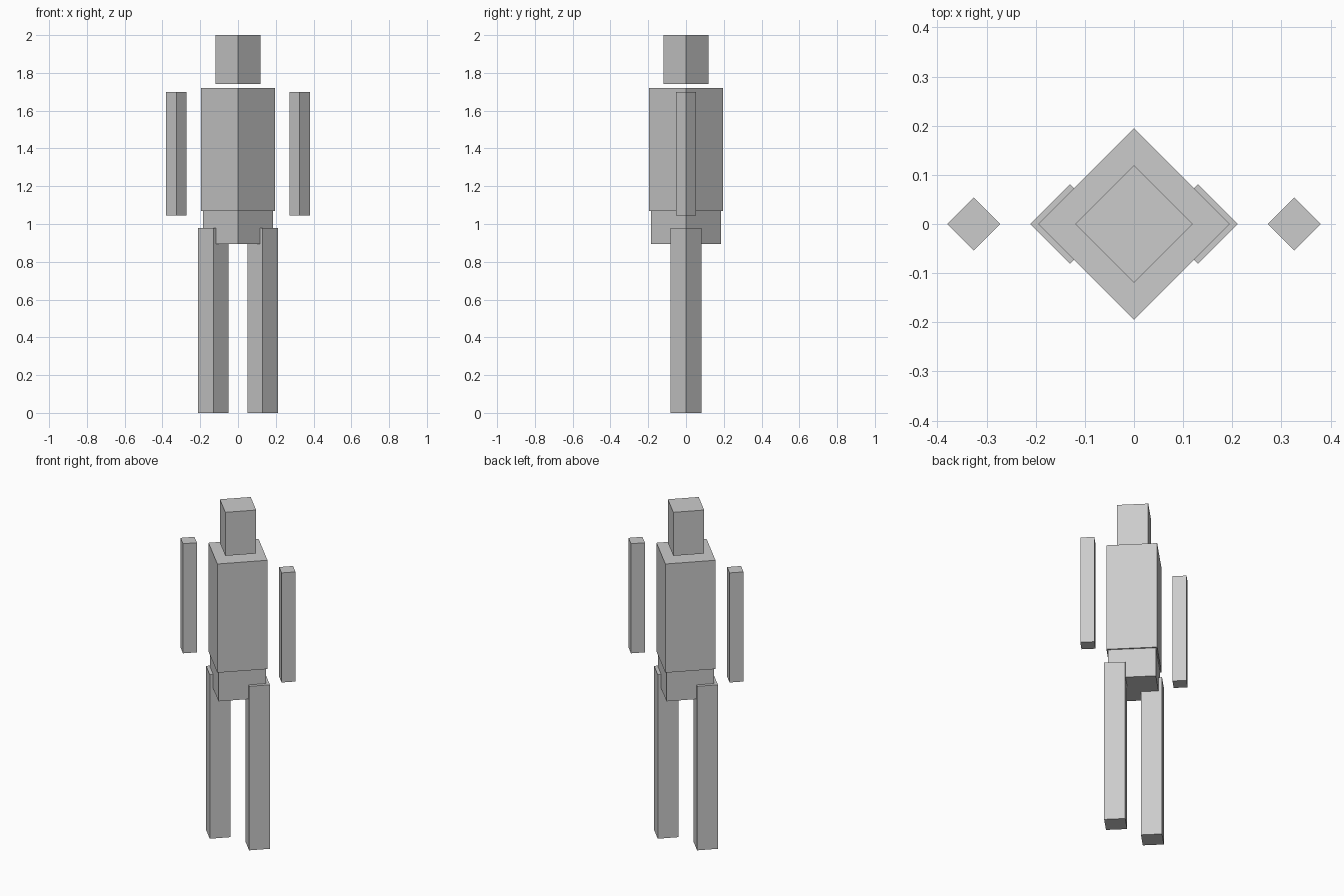
import bpy
from math import pi, sqrt

cube = bpy.data.objects.get("Cube")
if cube:
    bpy.data.objects.remove(cube, do_unlink=True)

# Single plain grey
GREY = (0.6, 0.6, 0.6, 1.0)
grey = bpy.data.materials.new("plain grey")
grey.use_nodes = True
grey.diffuse_color = GREY
grey.node_tree.nodes["Principled BSDF"].inputs["Base Color"].default_value = GREY


def block(name, x, half_diagonal, bottom, top):
    """Upright square block turned corner-first to the front."""
    side = half_diagonal * sqrt(2)
    bpy.ops.mesh.primitive_cube_add(size=1, location=(x, 0, (bottom + top) / 2),
                                    rotation=(0, 0, pi / 4))
    obj = bpy.context.object
    obj.name = obj.data.name = name
    obj.scale = (side, side, top - bottom)
    bpy.ops.object.transform_apply(location=False, rotation=True, scale=True)
    obj.data.materials.append(grey)


# Trunk
block("head", 0, 0.12, 1.74, 2.0)
block("torso", 0, 0.195, 1.07, 1.72)
block("pelvis", 0, 0.184, 0.895, 1.07)

# Limbs, one pair per side
for side, sign in (("left", 1), ("right", -1)):
    block(side + "_arm", sign * 0.326, 0.054, 1.045, 1.70)
    block(side + "_leg", sign * 0.13, 0.081, 0, 0.98)
